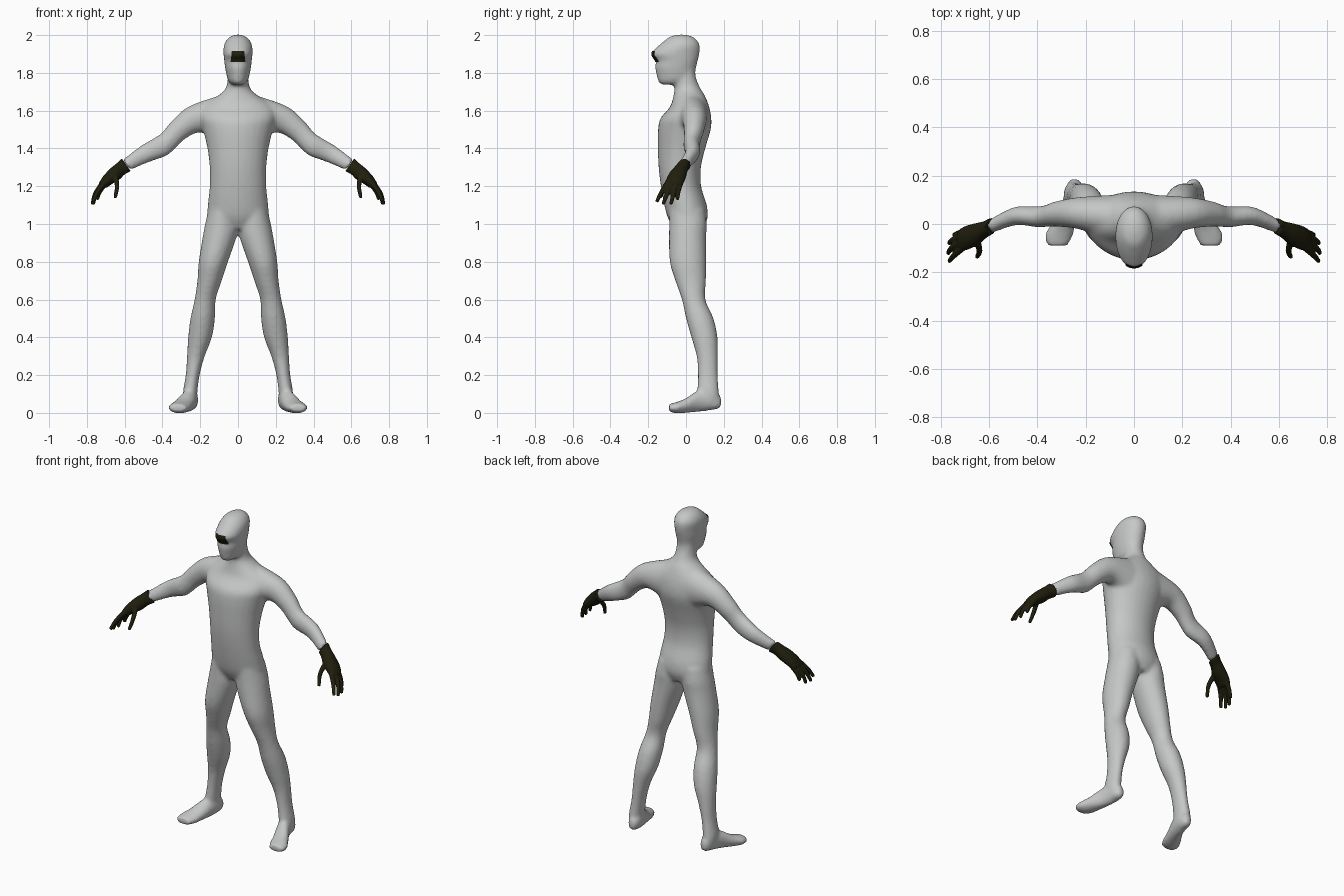
import bpy, bmesh, math
from mathutils import Vector

if "Cube" in bpy.data.objects:
    bpy.data.objects.remove(bpy.data.objects["Cube"])

X, Y, Z = Vector((1, 0, 0)), Vector((0, 1, 0)), Vector((0, 0, 1))


def material(name, rgb):
    m = bpy.data.materials.new(name)
    m.diffuse_color = (*rgb, 1)
    m.use_nodes = True
    m.node_tree.nodes["Principled BSDF"].inputs["Base Color"].default_value = m.diffuse_color
    return m


SUIT = material("light grey", (0.56, 0.575, 0.565))
DARK = material("dark olive", (0.014, 0.013, 0.004))


def smooth_sections(secs, steps=4):
    """Catmull-Rom interpolation between rows of numbers."""
    out = []
    for i in range(len(secs) - 1):
        p = [secs[max(0, min(len(secs) - 1, i + k))] for k in (-1, 0, 1, 2)]
        for s in range(steps):
            t = s / steps
            out.append([0.5 * (2 * b + (c - a) * t + (2 * a - 5 * b + 4 * c - d) * t * t
                               + (3 * b - a - 3 * c + d) * t ** 3) for a, b, c, d in zip(*p)])
    return out + [list(secs[-1])]


def loft(bm, rings, n=28):
    """Closed skin through ellipses (centre, half axis, half axis)."""
    loops = []
    for c, u, v in rings:
        loops.append([bm.verts.new(c + u * math.cos(2 * math.pi * k / n) + v * math.sin(2 * math.pi * k / n))
                      for k in range(n)])
    for a, b in zip(loops, loops[1:]):
        for k in range(n):
            bm.faces.new((a[k], a[(k + 1) % n], b[(k + 1) % n], b[k]))
    bm.faces.new(loops[0][::-1])
    bm.faces.new(loops[-1])


def upright(bm, secs, side=1):
    """Rows: height, x min, x max, y front, y back."""
    loft(bm, [(Vector((side * (a + b) / 2, (f + k) / 2, z)), X * (b - a) / 2, Y * (k - f) / 2)
              for z, a, b, f, k in smooth_sections(secs)])


def limb(bm, secs, side):
    """Rows: upper x, upper z, lower x, lower z, y centre, y radius."""
    loft(bm, [(Vector((side * (ux + lx) / 2, y, (uz + lz) / 2)),
               Vector((side * (ux - lx) / 2, 0, (uz - lz) / 2)), Y * r)
              for ux, uz, lx, lz, y, r in smooth_sections(secs)])


def finger(bm, path, side):
    """Rows: x, y, z, radius."""
    rows = smooth_sections(path, 3)
    pts = [Vector((side * x, y, z)) for x, y, z, r in rows]
    rings = []
    for i, p in enumerate(pts):
        d = (pts[min(i + 1, len(pts) - 1)] - pts[max(i - 1, 0)]).normalized()
        u = d.cross(Y).normalized()
        rings.append((p, u * rows[i][3], d.cross(u) * rows[i][3]))
    loft(bm, rings, 12)


def finish(bm, name, mat, voxel, iterations):
    """Fuse the lofts into one smooth skin."""
    bmesh.ops.recalc_face_normals(bm, faces=bm.faces[:])
    me = bpy.data.meshes.new(name)
    bm.to_mesh(me)
    bm.free()
    me.materials.append(mat)
    ob = bpy.data.objects.new(name, me)
    bpy.context.collection.objects.link(ob)
    rm = ob.modifiers.new("fuse", 'REMESH')
    rm.mode, rm.voxel_size, rm.use_smooth_shade = 'VOXEL', voxel, True
    sm = ob.modifiers.new("soften", 'SMOOTH')
    sm.factor, sm.iterations = 0.5, iterations
    return ob


# Torso and neck: height, half width, front, back
torso = [(0.97, .12, -.06, .09), (1.03, .162, -.095, .114), (1.1, .16, -.115, .11), (1.2, .15, -.133, .08),
         (1.3, .15, -.145, .079), (1.4, .162, -.149, .102), (1.5, .185, -.148, .131), (1.56, .2, -.135, .134),
         (1.62, .19, -.085, .123), (1.68, .105, -.066, .1), (1.72, .064, -.062, .075), (1.78, .054, -.06, .052),
         (1.85, .05, -.05, .05)]
# Head with chin and jutting brow
head = [(1.738, .03, -.13, -.03), (1.755, .05, -.148, .03), (1.79, .061, -.156, .047), (1.83, .069, -.165, .054),
        (1.865, .073, -.160, .063), (1.9, .077, -.186, .071), (1.94, .076, -.15, .074), (1.97, .064, -.115, .061),
        (1.992, .042, -.085, .035), (2.002, .015, -.05, 0)]
# Leg: height, inner, outer, front, back
leg = [(1.08, 0, .155, -.09, .1), (1.0, 0, .174, -.089, .11), (.93, .008, .187, -.09, .107),
       (.8, .053, .208, -.086, .107), (.7, .086, .215, -.057, .106), (.6, .118, .23, -.022, .103),
       (.5, .122, .252, 0, .146), (.4, .138, .264, .028, .167), (.3, .176, .27, .056, .168),
       (.2, .203, .277, .063, .168), (.1, .216, .292, .06, .176), (.03, .222, .28, .08, .182)]
# Foot: depth, inner, outer, bottom, top
foot = [(.186, .225, .268, .025, .085), (.14, .21, .285, .015, .12), (.07, .22, .305, .006, .122),
        (0, .24, .345, 0, .078), (-.05, .254, .37, -.002, .058), (-.09, .275, .36, .006, .047)]
# Arm from inside the chest to the wrist
arm = [(.1, 1.68, .1, 1.44, .03, .09), (.262, 1.622, .2, 1.485, .045, .066), (.355, 1.54, .28, 1.45, .042, .053),
       (.395, 1.492, .335, 1.398, .033, .045), (.428, 1.465, .38, 1.36, .03, .043),
       (.513, 1.415, .47, 1.328, .033, .038), (.61, 1.342, .57, 1.285, -.008, .03)]
# Glove palm and fingers
palm = [(.615, 1.347, .568, 1.28, -.008, .034), (.642, 1.322, .6, 1.262, -.025, .036),
        (.677, 1.293, .628, 1.235, -.042, .046), (.716, 1.25, .67, 1.21, -.057, .05),
        (.737, 1.215, .697, 1.19, -.066, .046)]
knuckle_mid_tip = [
    ((.71, -.098, 1.215), (.745, -.13, 1.168), (.766, -.155, 1.118)),
    ((.718, -.076, 1.212), (.756, -.1, 1.16), (.771, -.122, 1.104)),
    ((.715, -.052, 1.212), (.752, -.067, 1.16), (.766, -.08, 1.104)),
    ((.702, -.03, 1.215), (.733, -.041, 1.17), (.746, -.046, 1.128)),
    ((.65, -.07, 1.255), (.64, -.112, 1.2), (.651, -.137, 1.138))]

# Body
bm = bmesh.new()
for rows in (torso, head):
    upright(bm, [(z, -w, w, f, b) for z, w, f, b in rows])
for side in (-1, 1):
    upright(bm, leg, side)
    limb(bm, arm, side)
    loft(bm, [(Vector((side * (a + b) / 2, y, (lo + hi) / 2)), X * (b - a) / 2, Z * (hi - lo) / 2)
              for y, a, b, lo, hi in smooth_sections(foot)])
body = finish(bm, "body", SUIT, 0.011, 6)

# Gloves
for side, label in ((-1, "right"), (1, "left")):
    bm = bmesh.new()
    limb(bm, palm, side)
    for a, b, c in knuckle_mid_tip:
        finger(bm, [(*a, .015), (*b, .0125), (*c, .0095)], side)
    finish(bm, label + "_glove", DARK, 0.005, 3)

# Face patch: tapered plate laid on the brow
bm = bmesh.new()
bmesh.ops.create_grid(bm, x_segments=10, y_segments=10, size=1)
for v in bm.verts:
    t = (v.co.y + 1) / 2
    v.co = Vector((v.co.x * (.037 - .006 * t), -.3, 1.858 + .056 * t))
me = bpy.data.meshes.new("face_patch")
bm.to_mesh(me)
bm.free()
me.materials.append(DARK)
patch = bpy.data.objects.new("face_patch", me)
bpy.context.collection.objects.link(patch)
sw = patch.modifiers.new("lay_on_face", 'SHRINKWRAP')
sw.target, sw.wrap_method, sw.wrap_mode = body, 'PROJECT', 'ON_SURFACE'
sw.use_project_y, sw.use_positive_direction, sw.use_negative_direction = True, True, False
sw.offset = 0
so = patch.modifiers.new("thickness", 'SOLIDIFY')
so.thickness, so.offset = 0.008, 0
